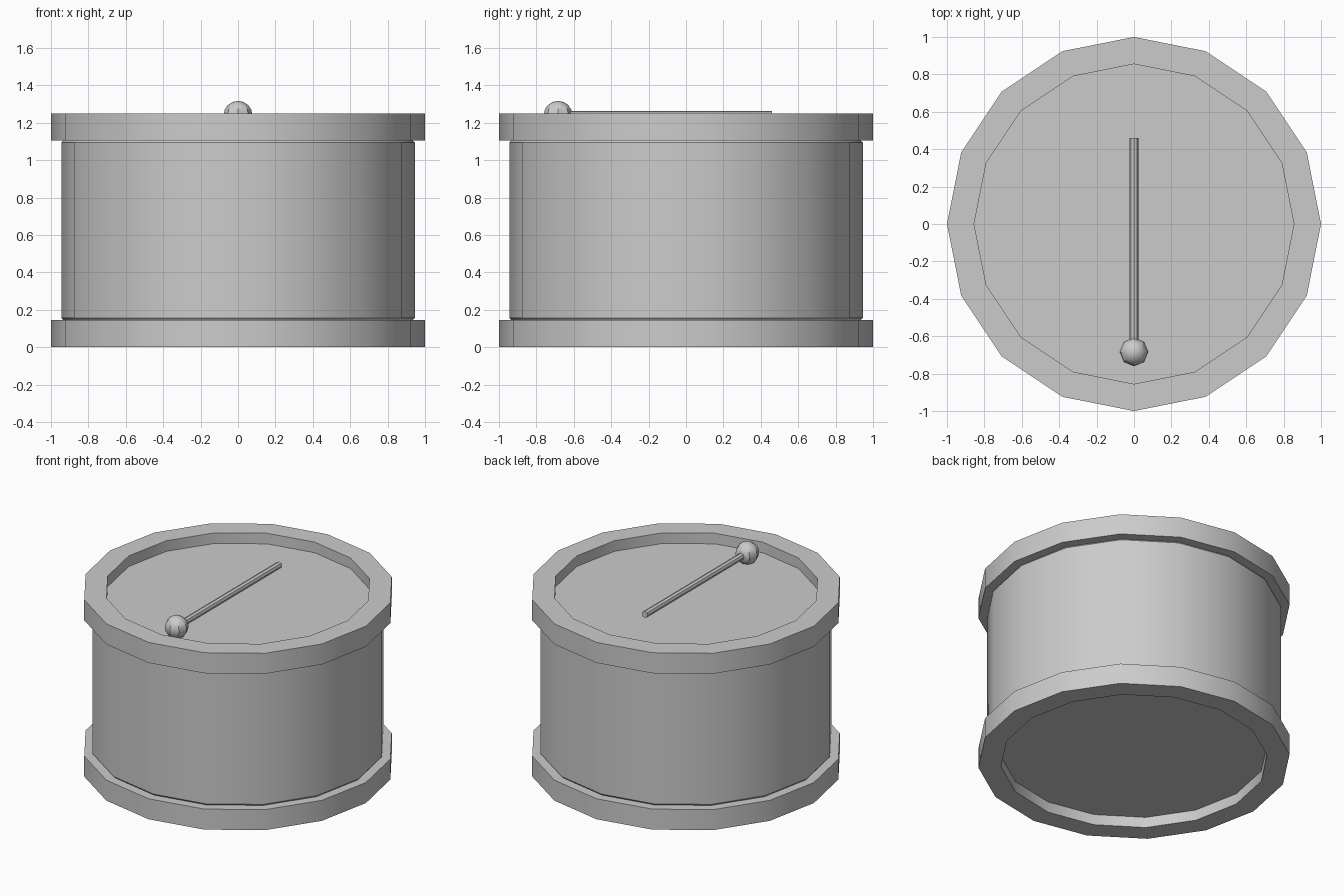
import bpy, bmesh, math
from mathutils import Matrix, Vector

cube = bpy.data.objects.get("Cube")
if cube:
    bpy.data.objects.remove(cube, do_unlink=True)

SIDES = 16
HEIGHT = 1.25

grey = bpy.data.materials.new("plain grey")
grey.use_nodes = True
grey.diffuse_color = (0.6, 0.6, 0.6, 1)
grey.node_tree.nodes["Principled BSDF"].inputs["Base Color"].default_value = (0.6, 0.6, 0.6, 1)


def finish(name, bm):
    """Turn a bmesh into a named, smooth-shaded object."""
    bmesh.ops.recalc_face_normals(bm, faces=bm.faces)
    mesh = bpy.data.meshes.new(name)
    bm.to_mesh(mesh)
    bm.free()
    mesh.materials.append(grey)
    obj = bpy.data.objects.new(name, mesh)
    bpy.context.collection.objects.link(obj)
    bpy.ops.object.select_all(action="DESELECT")
    obj.select_set(True)
    bpy.context.view_layer.objects.active = obj
    bpy.ops.object.shade_smooth_by_angle(angle=math.radians(30))
    return obj


def ring(name, profile):
    """Sweep a closed (radius, height) profile around the z axis."""
    bm = bmesh.new()
    loops = []
    for i in range(SIDES):
        a = math.tau * i / SIDES
        loops.append([bm.verts.new((r * math.cos(a), r * math.sin(a), z)) for r, z in profile])
    n = len(profile)
    for i in range(SIDES):
        here, there = loops[i], loops[(i + 1) % SIDES]
        for j in range(n):
            k = (j + 1) % n
            bm.faces.new((here[j], there[j], there[k], here[k]))
    return finish(name, bm)


def cylinder(name, radius, start, end, sides):
    """Closed cylinder between two points."""
    start, end = Vector(start), Vector(end)
    axis = end - start
    turn = axis.to_track_quat("Z", "Y").to_matrix().to_4x4()
    bm = bmesh.new()
    bmesh.ops.create_cone(bm, cap_ends=True, segments=sides, radius1=radius, radius2=radius,
                          depth=axis.length,
                          matrix=Matrix.Translation((start + end) / 2) @ turn)
    return finish(name, bm)


# Hoops at both ends
RIM = 0.145
for name, z in (("lower_hoop", 0), ("upper_hoop", HEIGHT - RIM)):
    ring(name, [(0.855, z), (1, z), (1, z + RIM), (0.855, z + RIM)])

# Shell with slightly eased ends
low, high = RIM, HEIGHT - RIM
ring("shell", [(0.88, low - 0.02), (0.935, low - 0.02), (0.935, low), (0.945, low + 0.012),
               (0.945, high - 0.012), (0.935, high), (0.935, high + 0.02), (0.88, high + 0.02)])

# Recessed drum heads
for name, z in (("lower_head", 0.075), ("upper_head", HEIGHT - 0.085)):
    bm = bmesh.new()
    bmesh.ops.create_cone(bm, cap_ends=True, segments=SIDES, radius1=0.87, radius2=0.87, depth=0.01)
    turn = Matrix.Rotation(math.pi / SIDES, 4, "Z")
    # Keep a corner on the x axis, in line with the hoops
    if min(abs(v.co.y) for v in bm.verts) > 0.01:
        bm.transform(turn)
    bm.transform(Matrix.Translation((0, 0, z + 0.005)))
    finish(name, bm)

# Mallet lying on the upper head
BALL = Vector((0, -0.684, 1.24))
cylinder("mallet_stick", 0.023, BALL, (0, 0.46, BALL.z), 8)
bm = bmesh.new()
bmesh.ops.create_uvsphere(bm, u_segments=8, v_segments=8, radius=0.077,
                          matrix=Matrix.Translation(BALL))
ball = finish("mallet_ball", bm)
ball.data.shade_smooth()
